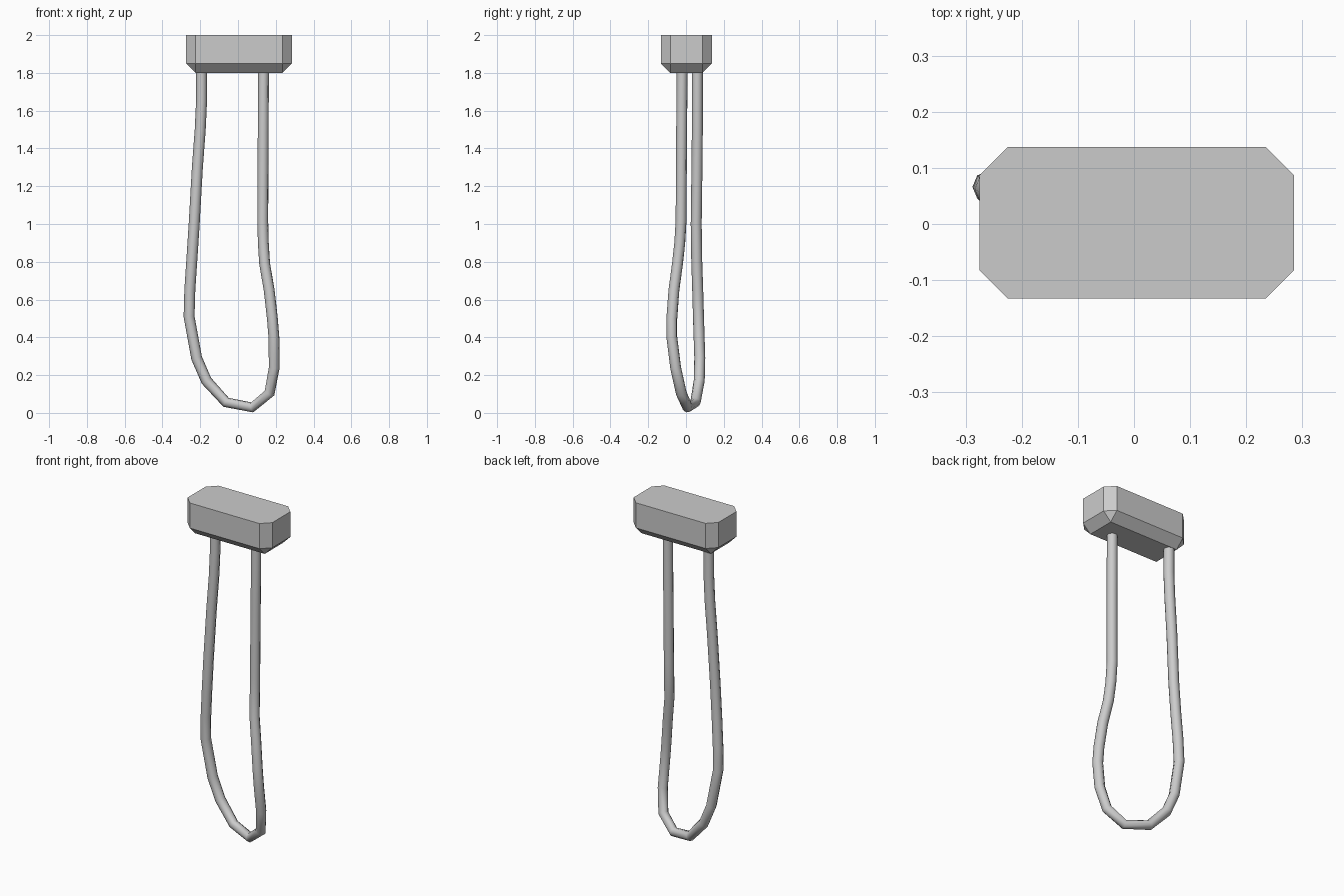
import bpy, bmesh, math

if "Cube" in bpy.data.objects:
    bpy.data.objects.remove(bpy.data.objects["Cube"])

# Chamfered block: all edges cut at 45 degrees except the top rim
bm = bmesh.new()
bmesh.ops.create_cube(bm, size=1)
for v in bm.verts:
    v.co.x = v.co.x * 0.56 + 0.005
    v.co.y = v.co.y * 0.27 + 0.002
    v.co.z = v.co.z * 0.20 + 1.90
edges = [e for e in bm.edges if min(v.co.z for v in e.verts) < 1.9]
bmesh.ops.bevel(bm, geom=edges, offset=0.05, offset_type='OFFSET', segments=1,
                profile=0.5, affect='EDGES')
# Level the top rim and keep the flat chamfers
bmesh.ops.recalc_face_normals(bm, faces=bm.faces)
mesh = bpy.data.meshes.new("top_block")
bm.to_mesh(mesh)
bm.free()
block = bpy.data.objects.new("top_block", mesh)
bpy.context.collection.objects.link(block)

# Hanging cord: one continuous loop, both ends buried in the block (x, y, z, thickness)
path = [
    (-0.193, 0.060, 1.84, 1), (-0.193, 0.060, 1.65, 1), (-0.200, 0.060, 1.50, 1),
    (-0.215, 0.058, 1.30, 1), (-0.232, 0.054, 1.00, 1), (-0.245, 0.057, 0.80, 1),
    (-0.255, 0.062, 0.65, 1), (-0.259, 0.066, 0.51, 1), (-0.219, 0.073, 0.29, 1),
    (-0.167, 0.070, 0.17, 1), (-0.063, 0.050, 0.056, 0.95), (0.075, 0.008, 0.029, 0.95),
    (0.167, -0.025, 0.105, 1), (0.192, -0.055, 0.24, 1), (0.190, -0.075, 0.40, 1),
    (0.182, -0.075, 0.50, 1), (0.165, -0.064, 0.65, 1), (0.141, -0.045, 0.79, 1),
    (0.134, -0.033, 0.90, 1), (0.131, -0.026, 1.02, 1), (0.133, -0.024, 1.40, 1),
    (0.135, -0.020, 1.84, 1),
]
curve = bpy.data.curves.new("cord_loop", 'CURVE')
curve.dimensions = '3D'
curve.bevel_depth = 0.029
curve.bevel_resolution = 2
spline = curve.splines.new('POLY')
spline.points.add(len(path) - 1)
for p, (x, y, z, r) in zip(spline.points, path):
    p.co = (x, y, z, 1)
    p.radius = r
cord = bpy.data.objects.new("cord_loop", curve)
bpy.context.collection.objects.link(cord)
bpy.context.view_layer.objects.active = cord
cord.select_set(True)
bpy.ops.object.convert(target='MESH')
bpy.ops.object.shade_smooth_by_angle(angle=math.radians(50))
